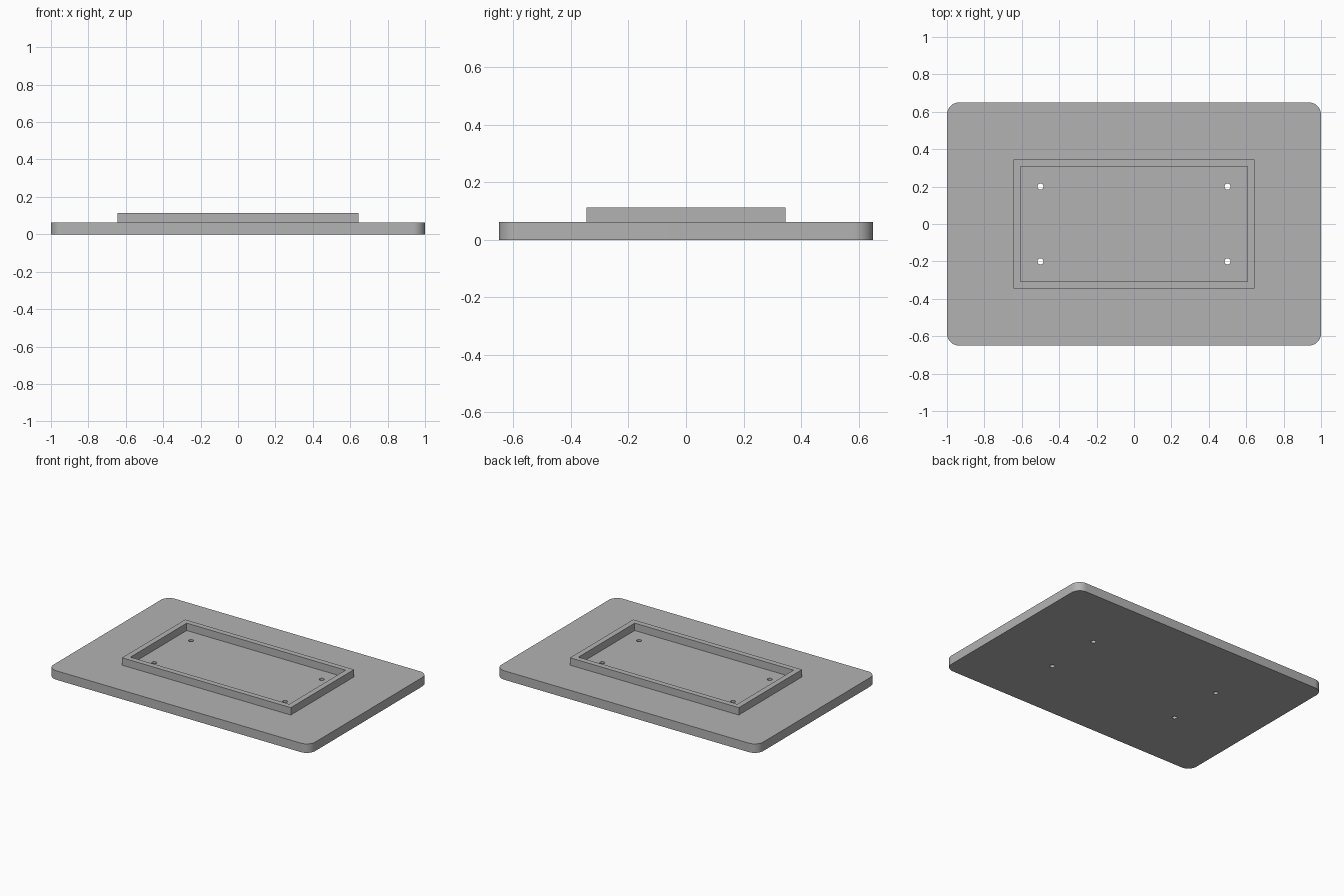
import bpy
import math

cube = bpy.data.objects.get("Cube")
if cube:
    bpy.data.objects.remove(cube, do_unlink=True)

PLATE_TOP = 0.062
RIM_TOP = 0.113

grey = bpy.data.materials.new("mid grey")
grey.use_nodes = True
colour = (0.45, 0.45, 0.45, 1)
grey.diffuse_color = colour
grey.node_tree.nodes["Principled BSDF"].inputs["Base Color"].default_value = colour


def circle(cx, cy, radius, steps=32):
    turn = 2 * math.pi / steps
    return [(cx + radius * math.cos(i * turn), cy + radius * math.sin(i * turn))
            for i in range(steps)]


def rectangle(hx, hy):
    return [(hx, hy), (-hx, hy), (-hx, -hy), (hx, -hy)]


def rounded_rectangle(hx, hy, radius, steps=12):
    points = []
    for quarter, (sx, sy) in enumerate(rectangle(1, 1)):
        for i in range(steps + 1):
            a = (quarter + i / steps) * math.pi / 2
            points.append((sx * (hx - radius) + radius * math.cos(a),
                           sy * (hy - radius) + radius * math.sin(a)))
    return points


def extruded(name, outlines, bottom, top):
    """Fill the first outline, with the others as holes, and extrude it."""
    curve = bpy.data.curves.new(name, "CURVE")
    curve.dimensions = "2D"
    curve.fill_mode = "BOTH"
    curve.extrude = (top - bottom) / 2
    for outline in outlines:
        spline = curve.splines.new("POLY")
        spline.points.add(len(outline) - 1)
        for point, (x, y) in zip(spline.points, outline):
            point.co = (x, y, 0, 1)
        spline.use_cyclic_u = True
    curve.materials.append(grey)
    obj = bpy.data.objects.new(name, curve)
    bpy.context.collection.objects.link(obj)
    obj.location.z = (bottom + top) / 2
    bpy.ops.object.select_all(action="DESELECT")
    obj.select_set(True)
    bpy.context.view_layer.objects.active = obj
    bpy.ops.object.convert(target="MESH")
    # Weld caps to walls so normals are consistent
    bpy.ops.object.mode_set(mode="EDIT")
    bpy.ops.mesh.select_all(action="SELECT")
    bpy.ops.mesh.remove_doubles(threshold=0.0001)
    bpy.ops.mesh.normals_make_consistent(inside=False)
    bpy.ops.object.mode_set(mode="OBJECT")
    bpy.ops.object.shade_smooth_by_angle(angle=math.radians(30))
    return obj


# Base plate with rounded corners and four screw holes
holes = [circle(x, y, 0.016) for x, y in rectangle(0.5, 0.2)]
extruded("base_plate", [rounded_rectangle(1, 0.65, 0.065)] + holes, 0, PLATE_TOP)

# Raised rectangular rim around the holes
extruded("raised_rim", [rectangle(0.645, 0.345), rectangle(0.607, 0.307)],
         PLATE_TOP, RIM_TOP)
